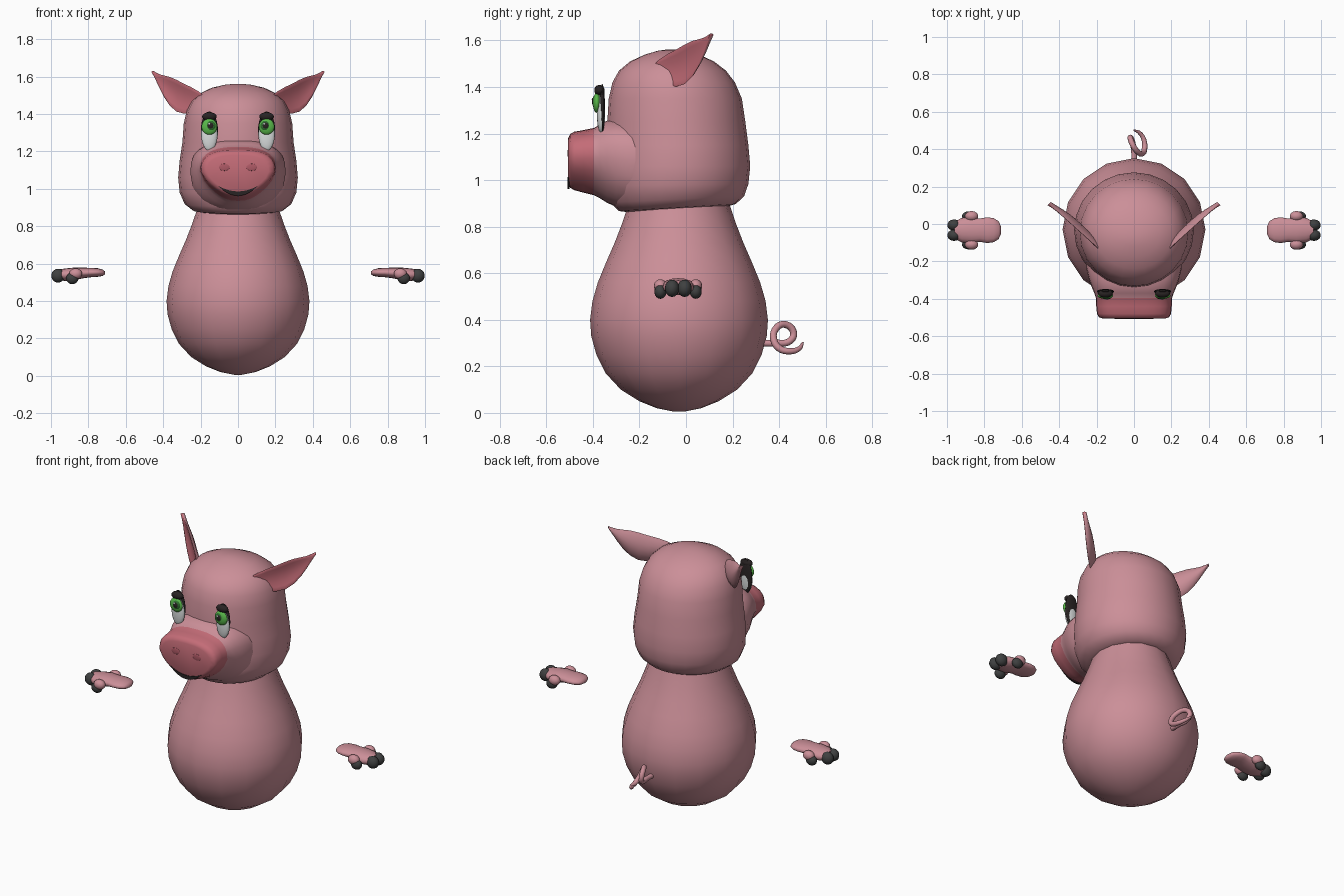
import bpy, bmesh, math
from mathutils import Vector

if "Cube" in bpy.data.objects:
    bpy.data.objects.remove(bpy.data.objects["Cube"])


def material(name, rgb):
    m = bpy.data.materials.new(name)
    m.diffuse_color = (*rgb, 1)
    m.use_nodes = True
    m.node_tree.nodes["Principled BSDF"].inputs["Base Color"].default_value = m.diffuse_color
    return m


PINK = material("skin pink", (0.60, 0.275, 0.315))
DEEP = material("deep pink", (0.55, 0.15, 0.185))
NOSTRIL = material("nostril pink", (0.42, 0.10, 0.13))
HOOF = material("hoof grey", (0.05, 0.052, 0.052))
DARK = material("soft black", (0.022, 0.017, 0.017))
WHITE = material("eye white", (0.72, 0.75, 0.75))
GREEN = material("iris green", (0.10, 0.48, 0.07))
DEEP_GREEN = material("dark green", (0.03, 0.17, 0.03))


def finish(bm, name, mats, rule=None, angle=60):
    """Turn a bmesh into a smooth shaded object, colouring faces by a rule."""
    bmesh.ops.recalc_face_normals(bm, faces=bm.faces[:])
    bm.normal_update()
    if rule:
        for f in bm.faces:
            f.material_index = rule(f)
    me = bpy.data.meshes.new(name)
    bm.to_mesh(me)
    bm.free()
    for m in mats:
        me.materials.append(m)
    ob = bpy.data.objects.new(name, me)
    bpy.context.collection.objects.link(ob)
    bpy.ops.object.select_all(action='DESELECT')
    ob.select_set(True)
    bpy.context.view_layer.objects.active = ob
    bpy.ops.object.shade_smooth_by_angle(angle=math.radians(angle))
    return ob


def loft(name, rings, mats, rule=None, angle=60):
    """Skin a list of equal-length rings and close both ends."""
    bm = bmesh.new()
    vs = [[bm.verts.new(p) for p in r] for r in rings]
    n = len(vs[0])
    for a, b in zip(vs, vs[1:]):
        for i in range(n):
            j = (i + 1) % n
            bm.faces.new((a[i], a[j], b[j], b[i]))
    bm.faces.new(vs[0])
    bm.faces.new(vs[-1])
    return finish(bm, name, mats, rule, angle)


def ball(name, centre, radii, mat, seg=20):
    bm = bmesh.new()
    bmesh.ops.create_uvsphere(bm, u_segments=seg, v_segments=seg // 2 + 2, radius=1)
    for v in bm.verts:
        v.co = Vector(c + r * k for c, r, k in zip(centre, radii, v.co))
    return finish(bm, name, [mat])


def circle(n):
    return [2 * math.pi * i / n for i in range(n)]


def spow(v, e):
    return math.copysign(abs(v) ** e, v)


# Pear shaped body
body = [(.005, .02), (.02, .095), (.05, .17), (.10, .25), (.17, .315), (.25, .355),
        (.33, .377), (.40, .382), (.48, .372), (.56, .349), (.65, .312), (.73, .277),
        (.81, .246), (.88, .222), (.95, .20)]
loft("body", [[(r * math.sin(a), -.03 + r * math.cos(a), z) for a in circle(16)]
              for z, r in body], [PINK])

# Head: height, half width, front y, back y; the underside dips toward the front
head = [(.877, .19, -.25, .18), (.885, .24, -.29, .215), (.92, .285, -.325, .25),
        (.98, .312, -.345, .268), (1.06, .32, -.345, .276), (1.15, .312, -.342, .268),
        (1.25, .297, -.338, .255), (1.35, .29, -.332, .24), (1.42, .273, -.316, .21),
        (1.47, .247, -.288, .172), (1.51, .203, -.24, .12), (1.54, .14, -.175, .055),
        (1.556, .07, -.12, -.01), (1.561, .02, -.085, -.05)]
rings = []
for z, w, f, b in head:
    c, h = (f + b) / 2, (b - f) / 2
    ring = []
    for a in circle(24):
        y = c + h * math.cos(a)
        ring.append((w * math.sin(a), y, z + .06 * y * max(0, min(1, (1 - z) / .1))))
    rings.append(ring)
loft("head", rings, [PINK])

# Muzzle and snout: depth, half width, bottom, top, narrowing of the lower half
muzzle = [(-.14, .25, .88, 1.25, .05), (-.24, .255, .872, 1.26, .12),
          (-.30, .24, .885, 1.262, .2), (-.34, .225, .903, 1.255, .28),
          (-.37, .212, .922, 1.24, .36), (-.395, .204, .935, 1.224, .42),
          (-.44, .202, .946, 1.215, .44), (-.48, .198, .957, 1.208, .44),
          (-.498, .188, .967, 1.198, .44), (-.506, .165, .982, 1.18, .44)]
rings = []
for y, w, lo, hi, pinch in muzzle:
    mid, ring = lo + (hi - lo) * .55, []
    for a in circle(28):
        c, s = spow(math.cos(a), .75), spow(math.sin(a), .75)
        z = mid + s * (hi - mid if s > 0 else mid - lo)
        ring.append((w * c * (1 - pinch * max(0, -s) ** 1.3), y, z))
    rings.append(ring)
loft("snout", rings, [PINK, DEEP], lambda f: int(f.calc_center_median().y < -.395), 50)

# Smiling mouth, a thin crescent plate
rings = []
for i in range(13):
    t = -1 + i / 6
    x, lo, hi = .103 * t, .962 + .05 * t * t, .986 + .028 * t * t
    rings.append([(x, y, z) for y, z in
                  ((-.509, lo), (-.509, hi), (-.500, hi), (-.500, lo))])
loft("mouth", rings, [DARK], angle=30)

# Ear outline: distance out from the middle, lower edge, upper edge
ear = [(.185, 1.44, 1.50), (.21, 1.422, 1.52), (.25, 1.407, 1.543), (.29, 1.402, 1.562),
       (.33, 1.413, 1.583), (.365, 1.445, 1.598), (.395, 1.49, 1.605),
       (.42, 1.54, 1.612), (.44, 1.585, 1.622), (.455, 1.618, 1.63)]

# Palm: distance out, half width, mid height, half height
palm = [(.712, .022, .55, .009), (.724, .048, .551, .017), (.75, .064, .552, .023),
        (.785, .069, .552, .025), (.825, .062, .55, .028), (.87, .07, .545, .034),
        (.92, .066, .54, .034), (.96, .045, .54, .028)]

for s, side in ((-1, "left"), (1, "right")):
    # Cupped ear, deep pink on the front
    out = Vector((s * .66, -.75, 0))
    rings = []
    for x, lo, hi in ear:
        mid = Vector((s * x, -.135 + (x - .185) * .9, (lo + hi) / 2))
        h = (hi - lo) / 2
        rings.append([mid + Vector((0, 0, h * math.cos(a)))
                      + out * (.012 * math.sin(a) - .28 * h * math.sin(a) ** 2)
                      for a in circle(16)])
    loft(side + "_ear", rings, [PINK, DEEP], lambda f: int(f.normal.dot(out) > 0))

    # Eye: dark backing, white, lid, iris, pupil and glint
    x = s * .153
    ball(side + "_eye_backing", (x, -.360, 1.308), (.046, .012, .105), DARK, 24)
    ball(side + "_eye_white", (x, -.365, 1.288), (.043, .018, .086), WHITE, 24)
    ball(side + "_eyelid", (x, -.372, 1.386), (.039, .022, .023), DARK)
    ball(side + "_iris", (x, -.383, 1.332), (.042, .017, .043), GREEN, 24)
    px = x - s * .006
    ball(side + "_iris_ring", (px, -.390, 1.336), (.028, .0125, .029), DEEP_GREEN)
    ball(side + "_pupil", (px, -.393, 1.337), (.020, .0115, .021), DARK)
    ball(side + "_glint", (px - .006, -.402, 1.347), (.006, .003, .006), WHITE, 10)

    # Nostril
    ball(side + "_nostril", (s * .073, -.506, 1.115), (.028, .003, .019), NOSTRIL)

    # Hand with two side toes and two front toes
    loft(side + "_palm", [[(s * x, -.033 + w * math.cos(a), z + h * math.sin(a))
                           for a in circle(16)] for x, w, z, h in palm], [PINK])
    for k, toe in ((-1, "front"), (1, "back")):
        y = -.034 + k * .076
        ball(f"{side}_{toe}_side_toe", (s * .868, y, .545), (.036, .028, .029), PINK, 14)
        ball(f"{side}_{toe}_side_hoof", (s * .886, y, .521), (.034, .026, .031), HOOF, 14)
        ball(f"{side}_{toe}_end_hoof", (s * .962, -.033 + k * .027, .535),
             (.037, .031, .037), HOOF, 14)

# Curly tail
tail = [(0, .32, .30), (0, .385, .30), (-.01, .445, .308), (-.02, .462, .345),
        (-.008, .425, .38), (.02, .385, .36), (.045, .377, .315), (.056, .40, .278),
        (.053, .45, .265), (.03, .487, .277), (0, .502, .302)]
cu = bpy.data.curves.new("tail", 'CURVE')
cu.dimensions = '3D'
cu.bevel_depth = .015
cu.bevel_resolution = 3
cu.resolution_u = 6
cu.use_fill_caps = True
sp = cu.splines.new('BEZIER')
sp.bezier_points.add(len(tail) - 1)
for i, (p, co) in enumerate(zip(sp.bezier_points, tail)):
    p.co = co
    p.handle_left_type = p.handle_right_type = 'AUTO'
    p.radius = 1 if i < 8 else (.9, .7, .3)[i - 8]
cu.materials.append(PINK)
bpy.context.collection.objects.link(bpy.data.objects.new("tail", cu))
